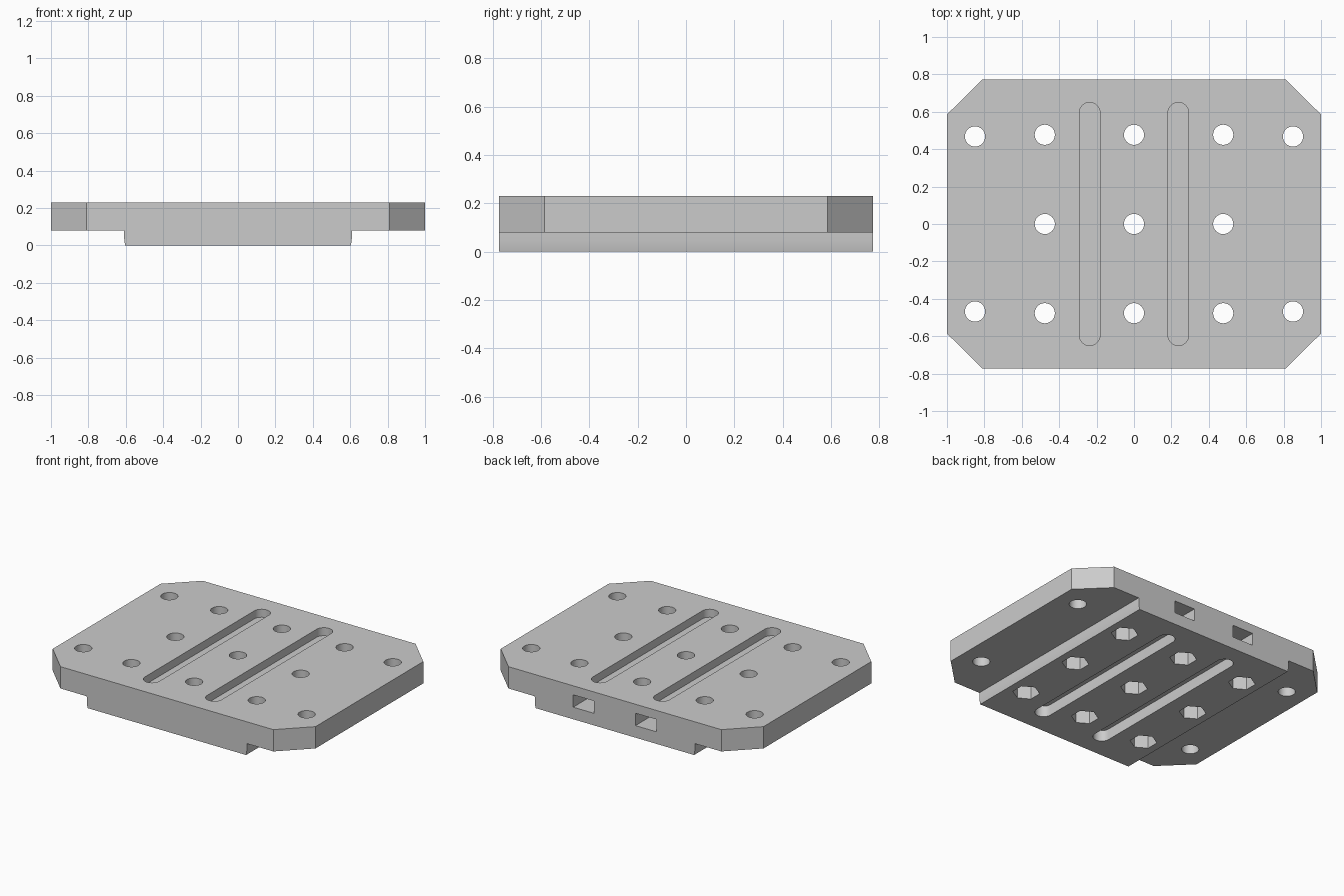
import bpy, bmesh, math
from mathutils import Matrix

if "Cube" in bpy.data.objects:
    bpy.data.objects.remove(bpy.data.objects["Cube"], do_unlink=True)

grey = bpy.data.materials.new("plain_grey")
grey.use_nodes = True
colour = (0.6, 0.6, 0.6, 1)
grey.diffuse_color = colour
grey.node_tree.nodes["Principled BSDF"].inputs["Base Color"].default_value = colour


def prism(name, outline, low, high, turn=None):
    """Extrude a flat outline from low to high along z, then optionally rotate it."""
    bm = bmesh.new()
    face = bm.faces.new([bm.verts.new((x, y, low)) for x, y in outline])
    moved = bmesh.ops.extrude_face_region(bm, geom=[face])["geom"]
    bmesh.ops.translate(bm, vec=(0, 0, high - low),
                        verts=[v for v in moved if isinstance(v, bmesh.types.BMVert)])
    if turn:
        bmesh.ops.transform(bm, matrix=turn, verts=bm.verts)
    bmesh.ops.recalc_face_normals(bm, faces=bm.faces)
    mesh = bpy.data.meshes.new(name)
    bm.to_mesh(mesh)
    bm.free()
    mesh.materials.append(grey)
    obj = bpy.data.objects.new(name, mesh)
    bpy.context.collection.objects.link(obj)
    return obj


def ring(x, y, radius, sides, start=0.0):
    angles = [start + math.tau * i / sides for i in range(sides)]
    return [(x + radius * math.cos(a), y + radius * math.sin(a)) for a in angles]


def slot_outline(x, half_length, radius, steps=16):
    points = []
    for side in (1, -1):
        for i in range(steps + 1):
            a = math.pi * i / steps + (0 if side > 0 else math.pi)
            points.append((x + radius * math.cos(a),
                           side * (half_length - radius) + radius * math.sin(a)))
    return points


def combine(obj, tool, operation="DIFFERENCE"):
    """Apply a boolean and discard the tool."""
    tool.hide_render = True
    mod = obj.modifiers.new("cut", "BOOLEAN")
    mod.operation = operation
    mod.solver = "EXACT"
    mod.object = tool
    bpy.context.view_layer.objects.active = obj
    bpy.ops.object.modifier_apply(modifier=mod.name)
    bpy.data.objects.remove(tool, do_unlink=True)


# Stepped plate section, with the keel sides curving in slightly at the base
TOP, STEP = 0.23, 0.08
keel = [(0.603, 0), (0.607, 0.02), (0.609, 0.045), (0.61, STEP)]
half = keel + [(1, STEP), (1, TOP)]
section = half + [(-x, z) for x, z in reversed(half)]
plate = prism("mounting_plate", section, -0.9, 0.9, Matrix.Rotation(math.pi / 2, 4, "X"))

# Chamfered corners
W, D = 1.1, 0.773
corner = [(W, 0.487), (0.81, D)]
octagon = corner + [(-x, y) for x, y in reversed(corner)]
octagon += [(-x, -y) for x, y in octagon]
combine(plate, prism("corner_trim", octagon, -0.2, 0.5), "INTERSECT")

# Nine bolt holes with hexagonal nut recesses underneath
for x in (-0.477, 0, 0.477):
    for y in (-0.477, 0, 0.477):
        combine(plate, prism("bolt_hole", ring(x, y, 0.054, 32), -0.1, 0.4))
        combine(plate, prism("nut_recess", ring(x, y, 0.085, 6, math.pi / 6), -0.1, 0.09))

# Four plain holes in the side flanges
for x in (-0.85, 0.85):
    for y in (-0.468, 0.468):
        combine(plate, prism("flange_hole", ring(x, y, 0.054, 32), -0.1, 0.4))

# Long grooves above and below, with a rectangular channel entering from the back
for x in (-0.237, 0.237):
    combine(plate, prism("top_groove", slot_outline(x, 0.65, 0.055), 0.175, 0.4))
    combine(plate, prism("bottom_groove", slot_outline(x, 0.65, 0.055), -0.1, 0.075))
    channel = [(x + sx * 0.08, y) for sx, y in ((-1, -0.65), (1, -0.65), (1, 0.9), (-1, 0.9))]
    combine(plate, prism("back_channel", channel, 0.083, 0.168))

# Smooth the round walls and keep the machined edges sharp
bpy.ops.object.select_all(action="DESELECT")
plate.select_set(True)
bpy.context.view_layer.objects.active = plate
bpy.ops.object.shade_smooth_by_angle(angle=math.radians(25))
